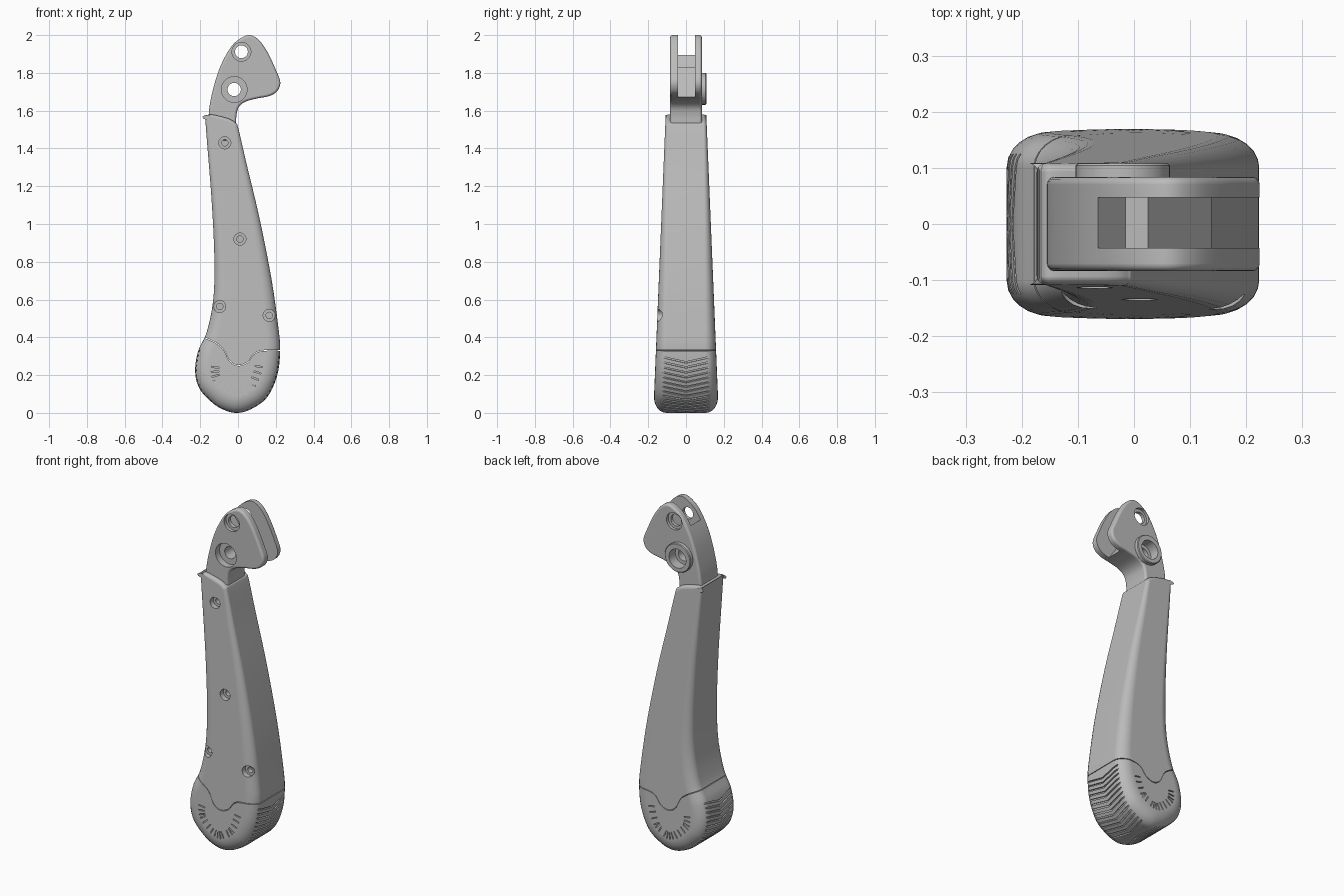
import bpy, bmesh, math
from mathutils import Vector

if "Cube" in bpy.data.objects:
    bpy.data.objects.remove(bpy.data.objects["Cube"])

grey = bpy.data.materials.new("satin_grey")
grey.use_nodes = True
grey.diffuse_color = (0.5, 0.5, 0.5, 1)
grey.node_tree.nodes["Principled BSDF"].inputs["Base Color"].default_value = (0.5, 0.5, 0.5, 1)


# ---- helpers ----
def smooth_curve(pts, closed=True, steps=6):
    """Catmull-Rom curve through 2D points."""
    p = [Vector(q) for q in pts]
    n = len(p)
    get = (lambda i: p[i % n]) if closed else (lambda i: p[max(0, min(n - 1, i))])
    out = []
    for i in range(n if closed else n - 1):
        a, b, c, d = (get(i + k) for k in (-1, 0, 1, 2))
        for s in range(steps):
            t = s / steps
            out.append(0.5 * (2 * b + (c - a) * t + (2 * a - 5 * b + 4 * c - d) * t * t
                              + (3 * b - a - 3 * c + d) * t ** 3))
    return out if closed else out + [p[-1]]


def loft(bm, rings):
    """Closed solid skinned over rings of equal length."""
    vs = [[bm.verts.new(co) for co in ring] for ring in rings]
    n = len(vs[0])
    faces = [bm.faces.new(vs[0]), bm.faces.new(vs[-1])]
    for a, b in zip(vs, vs[1:]):
        faces += [bm.faces.new((a[i], a[(i + 1) % n], b[(i + 1) % n], b[i])) for i in range(n)]
    bmesh.ops.recalc_face_normals(bm, faces=faces)


def make(name, bm):
    mesh = bpy.data.meshes.new(name)
    bm.to_mesh(mesh)
    bm.free()
    mesh.materials.append(grey)
    ob = bpy.data.objects.new(name, mesh)
    bpy.context.collection.objects.link(ob)
    return ob


def activate(ob):
    bpy.ops.object.select_all(action='DESELECT')
    ob.select_set(True)
    bpy.context.view_layer.objects.active = ob


def carve(ob, bm, operation='DIFFERENCE'):
    cutter = make("cutter", bm)
    cutter.hide_render = True
    activate(ob)
    mod = ob.modifiers.new("carve", 'BOOLEAN')
    mod.object, mod.operation, mod.solver = cutter, operation, 'EXACT'
    bpy.ops.object.modifier_apply(modifier=mod.name)
    bpy.data.objects.remove(cutter)


def finish(ob):
    activate(ob)
    bpy.ops.object.shade_smooth_by_angle(angle=math.radians(35))
    mod = ob.modifiers.new("even_shading", 'WEIGHTED_NORMAL')
    mod.keep_sharp = True


def rounded_slab(bm, outline, half, radius, stretch=1.0, steps=6):
    """Counter-clockwise x-z outline given depth in y with rounded rims."""
    n = len(outline)
    rings = []
    for side in (-1, 1):
        layer = []
        for k in range(steps + 1):
            t = k / steps * math.pi / 2
            ring = []
            for i, p in enumerate(outline):
                tan = (outline[(i + 1) % n] - outline[i - 1]).normalized()
                r = radius(p.y)
                q = p - Vector((tan.y, -tan.x)) * r * stretch * (1 - math.cos(t))
                ring.append((q.x, side * (half(q.y) - r * (1 - math.sin(t))), q.y))
            layer.append(ring)
        rings += layer[::-1] if side < 0 else layer
    loft(bm, rings)


def prism(bm, outline, y0, y1):
    loft(bm, [[(p[0], y, p[1]) for p in outline] for y in (y0, y1)])


def bore(bm, x, z, profile, segs=32):
    """Stepped round solid along y from (y, radius) pairs."""
    ang = [2 * math.pi * i / segs for i in range(segs)]
    loft(bm, [[(x + r * math.cos(a), y, z + r * math.sin(a)) for a in ang] for y, r in profile])


def walk(path, step, start, top):
    """Evenly spaced (point, tangent) along a path until height top."""
    travelled, target = 0, start
    for a, b in zip(path, path[1:]):
        seg = (b - a).length
        while travelled + seg >= target:
            p = a.lerp(b, (target - travelled) / seg)
            if p.y > top:
                return
            yield p, (b - a).normalized()
            target += step
        travelled += seg


# ---- handle shape, starting at the bottom tip ----
handle = smooth_curve([
    (0, 0), (.077, .024), (.156, .085), (.208, .2), (.223, .33), (.214, .45), (.177, .71),
    (.114, 1.03), (.045, 1.32), (.002, 1.505), (-.012, 1.535), (-.045, 1.556), (-.1, 1.572),
    (-.148, 1.58), (-.166, 1.567), (-.172, 1.54), (-.14, 1.13), (-.125, .815), (-.131, .6),
    (-.165, .43), (-.21, .33), (-.227, .22), (-.203, .127), (-.135, .053), (-.07, .014)])


def half_depth(z):
    return .173 - .0415 * z


def handle_solid(name):
    bm = bmesh.new()
    rounded_slab(bm, handle, half_depth, lambda z: .07 - .035 * z, 1.25)
    return make(name, bm)


def below_seam(drop):
    seam = smooth_curve([(-.3, .41), (-.18, .4), (-.087, .35), (-.045, .278), (0, .253),
                         (.05, .27), (.09, .318), (.155, .333), (.3, .33)], closed=False)
    bm = bmesh.new()
    prism(bm, [(p.x, p.y - drop) for p in seam] + [(.3, -.2), (-.3, -.2)], -.3, .3)
    return bm


# ---- handle body with counterbored screw holes on the front ----
body = handle_solid("handle_body")
carve(body, below_seam(0))
bm = bmesh.new()
for x, z in ((-.07, 1.43), (.01, .92), (-.097, .563), (.165, .516)):
    y = -half_depth(z)
    bore(bm, x, z, [(y - .05, .032), (y + .03, .032), (y + .03, .017), (y + .06, .017)], 24)
carve(body, bm)
finish(body)

# ---- grip end with chevron grooves round the rim and short slits on both faces ----
grip = handle_solid("grip_end")
carve(grip, below_seam(.004), 'INTERSECT')
bm = bmesh.new()
for path, turn, top in ((handle, 1, .29), ([handle[0]] + handle[:0:-1], -1, .34)):
    for p, t in walk(path, .027, .04, top):
        out = Vector((t.y, -t.x)) * turn
        stations = []
        for y, shift in ((-.125, .014), (0, -.014), (.125, .014)):
            c = p + t * shift
            quad = [c + out * d + t * w for d, w in ((-.01, -.004), (.03, -.004), (.03, .004), (-.01, .004))]
            stations.append([(q.x, y, q.y) for q in quad])
        loft(bm, stations)
    for p, t in walk(path, .045, .022, top - .06):
        out = Vector((t.y, -t.x)) * turn
        quad = [p + out * d + t * w for d, w in ((-.125, -.003), (-.085, -.003), (-.085, .003), (-.125, .003))]
        for side in (-1, 1):
            y = half_depth(p.y)
            prism(bm, quad, side * (y - .01), side * (y + .03))
carve(grip, bm)
finish(grip)

# ---- forked head ----
head_outline = smooth_curve([
    (-.03, 1.45), (-.012, 1.52), (-.008, 1.577), (.005, 1.62), (.04, 1.648), (.103, 1.665),
    (.167, 1.678), (.208, 1.704), (.224, 1.75), (.203, 1.81), (.156, 1.91), (.107, 1.977),
    (.055, 2), (-.008, 1.968), (-.055, 1.91), (-.103, 1.81), (-.14, 1.68), (-.155, 1.58),
    (-.15, 1.5), (-.13, 1.45)])
bm = bmesh.new()
rounded_slab(bm, head_outline, lambda z: .084, lambda z: .014, steps=4)
head = make("forked_head", bm)

# slot between the fork plates
bm = bmesh.new()
prism(bm, [(-.15, 2.0), (-.068, 1.9), (-.015, 1.83), (.025, 1.83), (.14, 1.668), (.18, 1.6),
           (.4, 1.6), (.4, 2.2), (-.15, 2.2)], -.043, .047)
carve(head, bm)

# round boss on the back
bm = bmesh.new()
bore(bm, -.02, 1.715, [(.06, .084), (.104, .084), (.108, .08)], 48)
carve(head, bm, 'UNION')

# stepped pivot holes
bm = bmesh.new()
bore(bm, -.02, 1.712, [(-.2, .068), (-.045, .068), (-.045, .035), (.05, .035), (.05, .055), (.2, .055)], 40)
bore(bm, .018, 1.912, [(-.2, .05), (-.065, .05), (-.065, .034), (.067, .034), (.067, .05), (.2, .05)], 40)
carve(head, bm)
finish(head)
